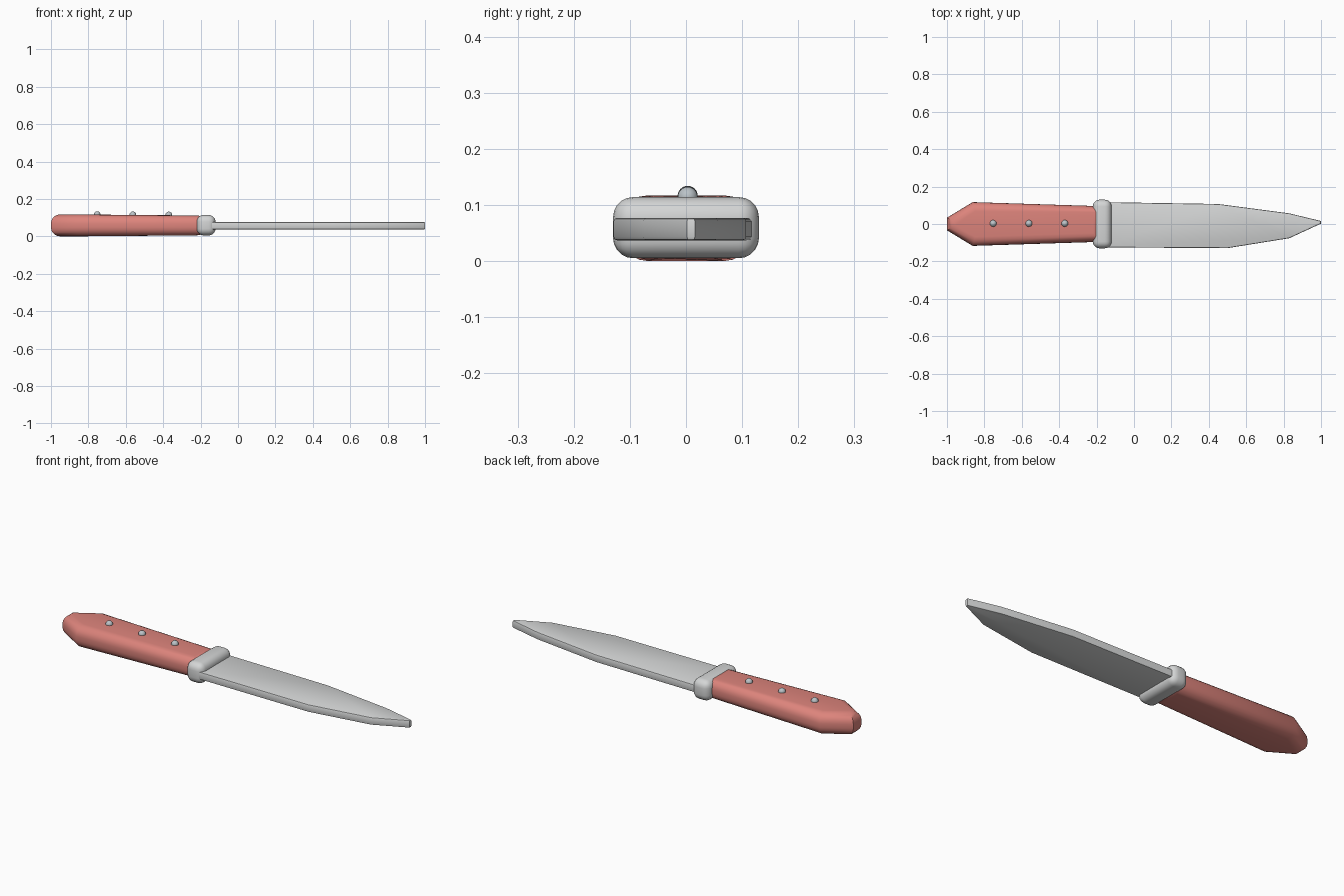
import bpy, bmesh

if "Cube" in bpy.data.objects:
    bpy.data.objects.remove(bpy.data.objects["Cube"])

def material(name, col):
    m = bpy.data.materials.new(name)
    m.diffuse_color = (*col, 1)
    m.use_nodes = True
    m.node_tree.nodes["Principled BSDF"].inputs["Base Color"].default_value = m.diffuse_color
    return m

RED = material("handle red", (0.72, 0.23, 0.20))
GREY = material("blade grey", (0.66, 0.67, 0.67))
STEEL = material("rivet steel", (0.50, 0.55, 0.58))

def finish(ob, mat, angle):
    ob.data.materials.append(mat)
    bpy.ops.object.select_all(action='DESELECT')
    ob.select_set(True)
    bpy.context.view_layer.objects.active = ob
    bpy.ops.object.shade_smooth_by_angle(angle=angle)

def plate(name, outline, z0, z1, bevel, segs, mat, all_edges=False, taper=None, angle=0.6):
    """Extruded outline with rounded rims; taper(x) scales the thickness."""
    bm = bmesh.new()
    low = bm.faces.new([bm.verts.new((x, y, z0)) for x, y in outline])
    ext = bmesh.ops.extrude_face_region(bm, geom=[low])
    for v in ext['geom']:
        if isinstance(v, bmesh.types.BMVert):
            v.co.z = z1
    bmesh.ops.recalc_face_normals(bm, faces=bm.faces)
    edges = [e for e in bm.edges
             if all_edges or abs(e.verts[0].co.z - e.verts[1].co.z) < 1e-5]
    bmesh.ops.bevel(bm, geom=edges, offset=bevel, segments=segs, profile=0.5,
                    affect='EDGES', clamp_overlap=False)
    mid = (z0 + z1) / 2
    if taper:
        for v in bm.verts:
            v.co.z = mid + (v.co.z - mid) * taper(v.co.x)
    me = bpy.data.meshes.new(name)
    bm.to_mesh(me)
    bm.free()
    ob = bpy.data.objects.new(name, me)
    bpy.context.collection.objects.link(ob)
    finish(ob, mat, angle)
    return ob

# handle: symmetric outline, slightly thinner towards the guard
half = [(-1.0, 0.034), (-0.862, 0.117), (-0.17, 0.095)]
outline = half + [(x, -y) for x, y in reversed(half)]
plate("handle", outline, 0.0, 0.117, 0.048, 5, RED,
      taper=lambda x: 1 - 0.1 * max(0.0, (x + 0.86) / 0.69))

# guard: rounded block between handle and blade
plate("guard", [(-0.22, -0.13), (-0.12, -0.13), (-0.12, 0.13), (-0.22, 0.13)],
      0.005, 0.114, 0.036, 5, GREY, all_edges=True)

# blade: thin plate with softened rims
plate("blade", [(-0.17, 0.117), (0.45, 0.107), (0.83, 0.057), (1.0, 0.016),
                (1.0, 0.002), (0.83, -0.076), (0.50, -0.129), (-0.17, -0.125)],
      0.037, 0.077, 0.006, 2, GREY, angle=0.7)

# rivets along the top of the handle
for i, (x, z) in enumerate([(-0.753, 0.116), (-0.562, 0.115), (-0.37, 0.114)]):
    bpy.ops.mesh.primitive_uv_sphere_add(segments=20, ring_count=12, radius=0.018,
                                         location=(x, 0.003, z))
    ob = bpy.context.object
    ob.name = f"rivet_{i + 1}"
    finish(ob, STEEL, 0.8)
